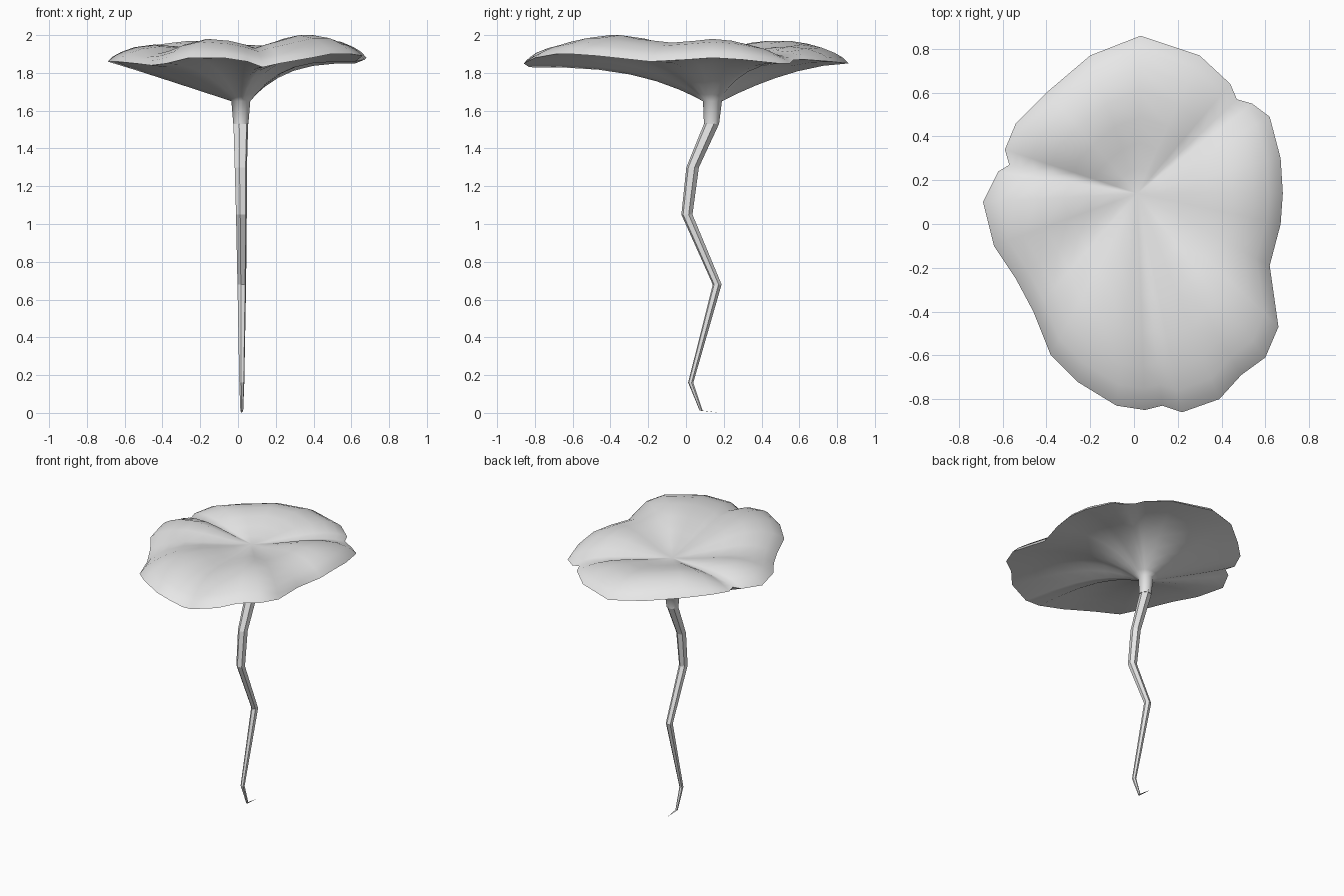
import bpy
import bmesh
import math
from mathutils import Vector

default_cube = bpy.data.objects.get("Cube")
if default_cube:
    bpy.data.objects.remove(default_cube, do_unlink=True)

# One plain grey for the whole model
grey = bpy.data.materials.new("pale_grey")
grey.use_nodes = True
grey_colour = (0.8, 0.8, 0.8, 1)
grey.diffuse_color = grey_colour
grey.node_tree.nodes["Principled BSDF"].inputs["Base Color"].default_value = grey_colour

CENTRE = Vector((0.015, 0.14))
CENTRE_HEIGHT = 1.89
NECK_HEIGHT = 1.65
NECK_RADIUS = 0.05
CREST = 0.65

# Cap outline: x, y, rim height, crest height of the lobe behind the rim
OUTLINE = [
    (.03, .86, 1.85, 1.95), (.30, .77, 1.86, 1.94), (.44, .64, 1.87, 1.92),
    (.47, .57, 1.87, 1.90), (.54, .55, 1.85, 1.91), (.62, .49, 1.85, 1.94),
    (.67, .30, 1.87, 1.97), (.68, .14, 1.88, 1.98), (.67, 0, 1.87, 1.97),
    (.62, -.19, 1.86, 1.96), (.66, -.47, 1.89, 1.98), (.60, -.61, 1.9, 2),
    (.49, -.69, 1.9, 2), (.39, -.8, 1.88, 1.98), (.22, -.86, 1.85, 1.95),
    (.13, -.83, 1.83, 1.93), (.05, -.85, 1.86, 1.95), (-.08, -.83, 1.88, 1.97),
    (-.26, -.72, 1.88, 1.98), (-.38, -.6, 1.85, 1.96), (-.46, -.4, 1.84, 1.93),
    (-.54, -.25, 1.85, 1.91), (-.64, -.1, 1.86, 1.94), (-.69, .1, 1.86, 1.95),
    (-.62, .24, 1.87, 1.92), (-.57, .27, 1.88, 1.9), (-.59, .34, 1.88, 1.92),
    (-.54, .46, 1.89, 1.96), (-.4, .6, 1.88, 1.97), (-.2, .77, 1.87, 1.97),
]


def make_object(name, bm):
    bmesh.ops.recalc_face_normals(bm, faces=bm.faces)
    mesh = bpy.data.meshes.new(name)
    bm.to_mesh(mesh)
    bm.free()
    mesh.materials.append(grey)
    obj = bpy.data.objects.new(name, mesh)
    bpy.context.collection.objects.link(obj)
    return obj


def bridge(bm, ring_a, ring_b, smooth):
    count = len(ring_a)
    for i in range(count):
        j = (i + 1) % count
        face = bm.faces.new((ring_a[i], ring_a[j], ring_b[j], ring_b[i]))
        face.smooth = smooth


def close_ring(bm, ring, point, smooth):
    tip = bm.verts.new(point)
    for i, vert in enumerate(ring):
        face = bm.faces.new((vert, ring[(i + 1) % len(ring)], tip))
        face.smooth = smooth


def top_vert(bm, point, t):
    x, y, rim, crest = point
    place = CENTRE.lerp(Vector((x, y)), t)
    if t <= CREST:
        s = t / CREST
        z = CENTRE_HEIGHT + (crest - CENTRE_HEIGHT) * s * s * (3 - 2 * s)
    else:
        s = max(0, (1 - t) / (1 - CREST))
        z = rim + (crest - rim) * math.sin(s * math.pi / 2) ** 0.7
    return bm.verts.new((place.x, place.y, z))


def under_vert(bm, point, t):
    x, y, rim, crest = point
    spoke = Vector((x, y)) - CENTRE
    direction = spoke.normalized()
    place = CENTRE + direction * (NECK_RADIUS + (spoke.length - NECK_RADIUS) * t)
    power = 2.2 + 1.2 * direction.x - 0.5 * direction.y
    z = NECK_HEIGHT + (rim - NECK_HEIGHT) * (1 - (1 - t) ** power)
    return bm.verts.new((place.x, place.y, z))


# Cap: lobed top with valleys, funnel-shaped underside and a short neck
bm = bmesh.new()
rim_ring = [top_vert(bm, p, 1) for p in OUTLINE]
ring = rim_ring
for t in (0.96, 0.9, 0.8, CREST, 0.48, 0.32, 0.16):
    inner = [top_vert(bm, p, t) for p in OUTLINE]
    bridge(bm, ring, inner, True)
    ring = inner
close_ring(bm, ring, (*CENTRE, CENTRE_HEIGHT), True)

ring = rim_ring
for t in (0.8, 0.6, 0.42, 0.27, 0.14, 0.05, 0):
    inner = [under_vert(bm, p, t) for p in OUTLINE]
    bridge(bm, ring, inner, True)
    ring = inner
neck = []
for vert in ring:
    offset = (vert.co.xy - CENTRE) * 0.8
    neck.append(bm.verts.new((CENTRE.x + offset.x, CENTRE.y + offset.y - 0.005, 1.53)))
bridge(bm, ring, neck, True)
bm.faces.new(neck)

# Keep the rim crisp
for i, vert in enumerate(rim_ring):
    edge = bm.edges.get((vert, rim_ring[(i + 1) % len(rim_ring)]))
    edge.smooth = False
make_object("cap", bm)

# Stem: faceted zigzag tube tapering to a root hair (x, y, z, radius)
STEM = [
    (.015, .14, 1.65, .043), (.015, .135, 1.53, .041), (.015, .035, 1.3, .034),
    (.018, .005, 1.05, .03), (.02, .165, .68, .024), (.02, .025, .16, .014),
    (.02, .08, .012, .008),
]
SIDES = 6
bm = bmesh.new()
previous = None
for x, y, z, radius in STEM:
    ring = []
    for k in range(SIDES):
        angle = math.tau * (k + 0.3) / SIDES
        ring.append(bm.verts.new((x + radius * math.cos(angle),
                                  y + radius * math.sin(angle), z)))
    if previous:
        bridge(bm, previous, ring, False)
    else:
        bm.faces.new(ring)
    previous = ring
close_ring(bm, previous, (0.02, 0.19, 0), False)
make_object("stem", bm)
